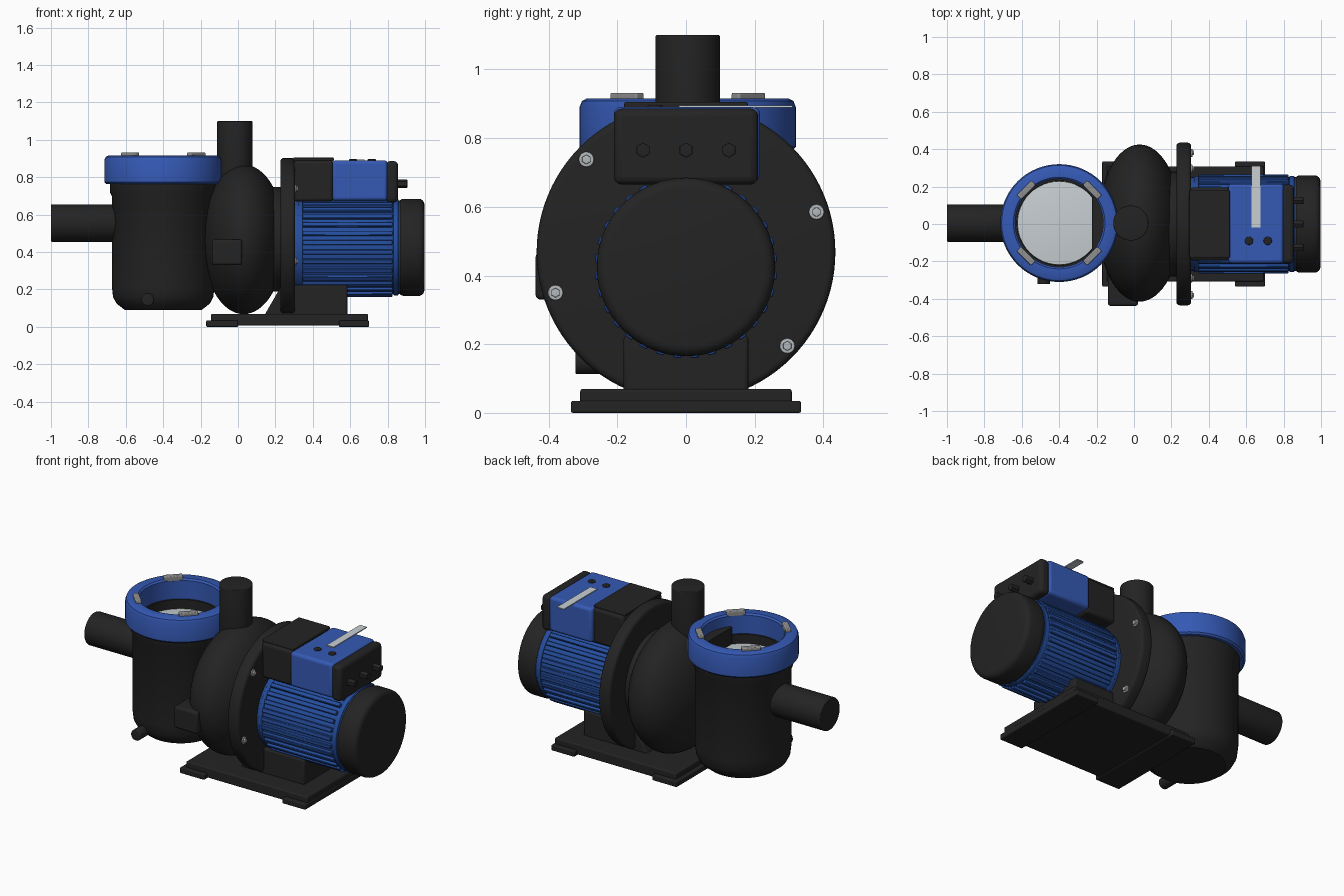
import bpy, bmesh
from math import pi, cos, sin, radians
from mathutils import Matrix, Vector

cube = bpy.data.objects.get("Cube")
if cube:
    bpy.data.objects.remove(cube)


def material(name, rgb):
    m = bpy.data.materials.new(name)
    m.use_nodes = True
    m.diffuse_color = (*rgb, 1)
    bsdf = m.node_tree.nodes["Principled BSDF"]
    bsdf.inputs["Base Color"].default_value = (*rgb, 1)
    bsdf.inputs["Roughness"].default_value = 0.6
    return m


BLACK = material("black plastic", (0.017, 0.017, 0.017))
BLUE = material("bright blue", (0.035, 0.1, 0.46))
MOTOR = material("motor blue", (0.018, 0.075, 0.34))
SILVER = material("bolt silver", (0.45, 0.48, 0.5))
GREY = material("latch grey", (0.28, 0.28, 0.28))
PALE = material("pale lid glass", (0.58, 0.63, 0.65))


def finish(name, bm, mat, bevel=0, segments=3):
    bmesh.ops.recalc_face_normals(bm, faces=bm.faces)
    mesh = bpy.data.meshes.new(name)
    bm.to_mesh(mesh)
    bm.free()
    ob = bpy.data.objects.new(name, mesh)
    bpy.context.collection.objects.link(ob)
    mesh.materials.append(mat)
    if bevel:
        mod = ob.modifiers.new("bevel", "BEVEL")
        mod.width = bevel
        mod.segments = segments
        mod.limit_method = "ANGLE"
        mod.angle_limit = radians(40)
    bpy.ops.object.select_all(action="DESELECT")
    ob.select_set(True)
    bpy.context.view_layer.objects.active = ob
    bpy.ops.object.shade_smooth_by_angle(angle=radians(35))
    return ob


def box(name, x, y, z, mat, bevel=0, turn=0):
    """Box between the given limits, turned about its own vertical axis."""
    bm = bmesh.new()
    bmesh.ops.create_cube(bm, size=1)
    size = [b - a for a, b in (x, y, z)]
    mid = [(a + b) / 2 for a, b in (x, y, z)]
    bm.transform(Matrix.Translation(mid) @ Matrix.Rotation(turn, 4, "Z") @ Matrix.Diagonal((*size, 1)))
    return finish(name, bm, mat, bevel)


AXES = {"Z": Matrix(), "X": Matrix.Rotation(pi / 2, 4, "Y"), "Y": Matrix.Rotation(pi / 2, 4, "X")}


def lathe(name, profile, centre, mat, axis="Z", steps=64, closed=False):
    """Turn a (radius, height) profile about an axis through centre."""
    bm = bmesh.new()
    verts = [bm.verts.new((r, 0, h)) for r, h in profile]
    edges = [bm.edges.new(p) for p in zip(verts, verts[1:])]
    if closed:
        edges.append(bm.edges.new((verts[-1], verts[0])))
    bmesh.ops.spin(bm, geom=verts + edges, cent=(0, 0, 0), axis=(0, 0, 1), angle=2 * pi, steps=steps)
    bmesh.ops.remove_doubles(bm, verts=bm.verts, dist=0.0001)
    bm.transform(Matrix.Translation(centre) @ AXES[axis])
    return finish(name, bm, mat)


def rod(name, r, a, b, centre, mat, axis="Z", edge=0.005, steps=48):
    """Solid cylinder from a to b along its axis with softened rims."""
    rim = [(r - edge + edge * sin(t * pi / 8), edge - edge * cos(t * pi / 8)) for t in range(5)]
    profile = [(0, a)] + [(p, a + q) for p, q in rim] + [(p, b - q) for p, q in rim[::-1]] + [(0, b)]
    return lathe(name, profile, centre, mat, axis, steps)


# Strainer housing, open at the top, with its pale window
HX, HY = -0.4, 0.005
lathe("strainer_housing", [(0, 0.09), (0.205, 0.09), (0.25, 0.125), (0.268, 0.16), (0.275, 0.22),
      (0.275, 0.7), (0.285, 0.72), (0.285, 0.79), (0.225, 0.79), (0.225, 0.72), (0, 0.72)],
      (HX, HY, 0), BLACK)
rod("strainer_window", 0.224, 0.72, 0.735, (HX, HY, 0), PALE)
box("strainer_outlet_lip", (-0.225, -0.16), (-0.135, 0.145), (0.72, 0.84), BLACK)

# Blue locking ring and its four latches
lathe("locking_ring", [(0.235, 0.77), (0.305, 0.765), (0.315, 0.775), (0.315, 0.89), (0.308, 0.908),
      (0.295, 0.915), (0.245, 0.915), (0.235, 0.905)], (HX, HY, 0), BLUE, closed=True)
for i in range(4):
    a = pi / 4 + i * pi / 2
    cx, cy = HX + 0.25 * cos(a), HY + 0.25 * sin(a)
    box("ring_latch", (cx - 0.017, cx + 0.017), (cy - 0.055, cy + 0.055), (0.9, 0.932), GREY, 0.005, a)

# Pipes and drain plug
rod("inlet_pipe", 0.1, -1, -0.6, (0, HY, 0.555), BLACK, "X")
rod("outlet_pipe", 0.094, 0.7, 1.1, (-0.017, HY, 0), BLACK)
rod("drain_plug", 0.034, 0.2, 0.322, (-0.483, 0, 0.147), BLACK, "Y", steps=24)

# Volute: a flattened ball, backed by a collar and a rounded flange
bm = bmesh.new()
bmesh.ops.create_uvsphere(bm, u_segments=64, v_segments=32, radius=1)
bm.transform(Matrix.Translation((0.03, 0.005, 0.468)) @ Matrix.Diagonal((0.222, 0.42, 0.4, 1)))
finish("volute", bm, BLACK)
rod("volute_collar", 0.28, 0.05, 0.25, (0, 0, 0.468), BLACK, "X", 0.01, 64)
rod("flange", 0.435, 0.226, 0.306, (0, 0, 0.468), BLACK, "X", 0.02, 96)
box("volute_pad", (-0.14, 0.022), (-0.438, -0.27), (0.33, 0.467), BLACK, 0.014)

# Flange bolts
for y, z in ((-0.29, 0.738), (0.38, 0.585), (0.295, 0.195), (-0.38, 0.35)):
    rod("bolt_washer", 0.022, 0.29, 0.312, (0, y, z), SILVER, "X", 0.003, 24)
    rod("bolt_head", 0.014, 0.3, 0.322, (0, y, z), SILVER, "X", 0.002, 6)

# Finned motor
MZ = 0.425
rod("motor_barrel", 0.25, 0.29, 0.87, (0, 0, MZ), MOTOR, "X", 0.005, 64)
rod("motor_front_ring", 0.256, 0.32, 0.345, (0, 0, MZ), MOTOR, "X", 0.004, 64)
rod("motor_rear_ring", 0.256, 0.83, 0.858, (0, 0, MZ), MOTOR, "X", 0.004, 64)
bm = bmesh.new()
FINS = 32
for i in range(FINS):
    place = Matrix.Translation((0.585, 0, MZ)) @ Matrix.Rotation(2 * pi * (i + 0.5) / FINS, 4, "X")
    bmesh.ops.create_cube(bm, size=1, matrix=place @ Matrix.Translation((0, 0, 0.253))
                          @ Matrix.Diagonal((0.48, 0.026, 0.026, 1)))
finish("motor_fins", bm, MOTOR, 0.003, 1)
rod("fan_cover", 0.26, 0.856, 0.997, (0, 0, MZ), BLACK, "X", 0.032, 64)

# Terminal box in three sections, with lid, glands and buttons
box("terminal_front", (0.298, 0.51), (-0.195, 0.195), (0.67, 0.89), BLACK, 0.018)
box("terminal_front_lid", (0.295, 0.512), (-0.18, 0.18), (0.885, 0.905), BLACK, 0.005)
box("terminal_middle", (0.504, 0.8), (-0.21, 0.215), (0.675, 0.89), BLUE, 0.018)
box("terminal_rear", (0.79, 0.856), (-0.21, 0.21), (0.665, 0.886), BLACK, 0.022)
for y in (-0.125, 0, 0.125):
    rod("cable_gland", 0.022, 0.84, 0.905, (0, y, 0.765), BLACK, "X", 0.003, 6)
for x in (0.615, 0.715):
    rod("button", 0.022, 0.88, 0.897, (x, -0.09, 0), BLACK, steps=24)
box("marker_strip", (0.628, 0.676), (-0.02, 0.31), (0.889, 0.895), PALE)

# Motor support with a sloping front
bm = bmesh.new()
side = [(0.14, 0.06), (0.585, 0.06), (0.585, 0.225), (0.235, 0.225)]
face = bm.faces.new([bm.verts.new((x, -0.182, z)) for x, z in side])
ext = bmesh.ops.extrude_face_region(bm, geom=[face])
bmesh.ops.translate(bm, vec=Vector((0, 0.364, 0)),
                    verts=[v for v in ext["geom"] if isinstance(v, bmesh.types.BMVert)])
finish("motor_support", bm, BLACK, 0.012)

# Base plate with wider feet at both ends
box("base_plate", (-0.145, 0.695), (-0.308, 0.308), (0.006, 0.07), BLACK, 0.008)
for x in ((-0.17, 0.0), (0.54, 0.7)):
    box("base_foot", x, (-0.335, 0.335), (0, 0.035), BLACK, 0.006)
